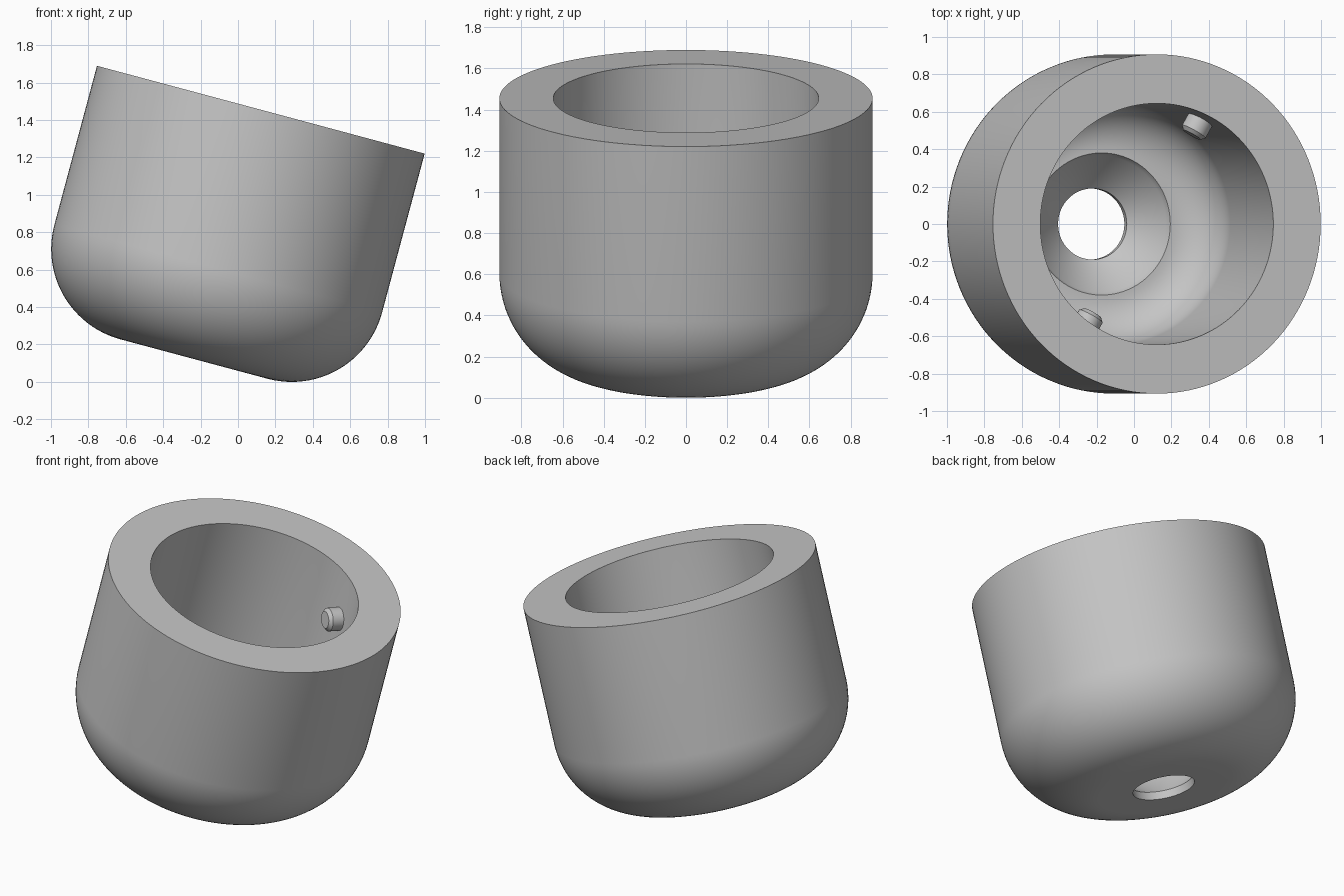
import bpy, bmesh, math
from mathutils import Matrix

cube = bpy.data.objects.get("Cube")
if cube:
    bpy.data.objects.remove(cube, do_unlink=True)

# Single grey material
GREY = (0.56, 0.56, 0.56, 1)
grey = bpy.data.materials.new("plain grey")
grey.use_nodes = True
grey.diffuse_color = GREY
grey.node_tree.nodes["Principled BSDF"].inputs["Base Color"].default_value = GREY

# Tilted frame: origin at the middle of the rim, z along the cup axis
FRAME = Matrix.Translation((0.122, 0, 1.455)) @ Matrix.Rotation(math.radians(15), 4, 'Y')


def arc(r, z, radius, start, end, steps=16):
    """Points of an arc in the (radius, height) plane, angles in degrees."""
    angles = [math.radians(start + (end - start) * i / steps) for i in range(steps + 1)]
    return [(r + radius * math.cos(a), z + radius * math.sin(a)) for a in angles]


def revolve(name, profile, segments, matrix, closed):
    """Spin a profile around z; ends on the axis are merged into poles."""
    bm = bmesh.new()
    verts = [bm.verts.new((r, 0, z)) for r, z in profile]
    edges = [bm.edges.new(pair) for pair in zip(verts, verts[1:])]
    if closed:
        edges.append(bm.edges.new((verts[-1], verts[0])))
    bmesh.ops.spin(bm, geom=verts + edges, axis=(0, 0, 1), cent=(0, 0, 0),
                   angle=math.tau, steps=segments, use_merge=True)
    bmesh.ops.remove_doubles(bm, verts=bm.verts, dist=1e-5)
    bmesh.ops.recalc_face_normals(bm, faces=bm.faces)
    mesh = bpy.data.meshes.new(name)
    bm.to_mesh(mesh)
    bm.free()
    mesh.materials.append(grey)
    obj = bpy.data.objects.new(name, mesh)
    obj.matrix_world = matrix
    bpy.context.collection.objects.link(obj)
    bpy.ops.object.select_all(action='DESELECT')
    obj.select_set(True)
    bpy.context.view_layer.objects.active = obj
    bpy.ops.object.shade_smooth_by_angle(angle=math.radians(30))
    return obj


# Cup body: rounded outside, bored inside, funnel leading to the drain hole
OUTER, INNER, DEPTH, HOLE = 0.907, 0.645, 1.38, 0.19
ROUND, COVE, FLOOR = 0.5, 0.25, 1.14
profile = [(INNER, 0), (OUTER, 0)]
profile += arc(OUTER - ROUND, ROUND - DEPTH, ROUND, 0, -90, 24)
profile += [(HOLE, -DEPTH), (HOLE, 0.05 - DEPTH), (0.365, -FLOOR - 0.03), (0.38, -FLOOR)]
profile += arc(INNER - COVE, COVE - FLOOR, COVE, -90, 0)
revolve("cup_body", profile, 128, FRAME, True)

# Two opposite locating pins with chamfered tips, pointing inward
PIN = 0.072
pin_profile = [(0, 0), (PIN, 0), (PIN, 0.13), (PIN - 0.02, 0.15), (0, 0.15)]
for name, angle in (("left_pin", 60), ("right_pin", 240)):
    place = (FRAME @ Matrix.Rotation(math.radians(angle), 4, 'Z')
             @ Matrix.Translation((0.70, 0, -0.3)) @ Matrix.Rotation(math.radians(-90), 4, 'Y'))
    revolve(name, pin_profile, 32, place, False)
